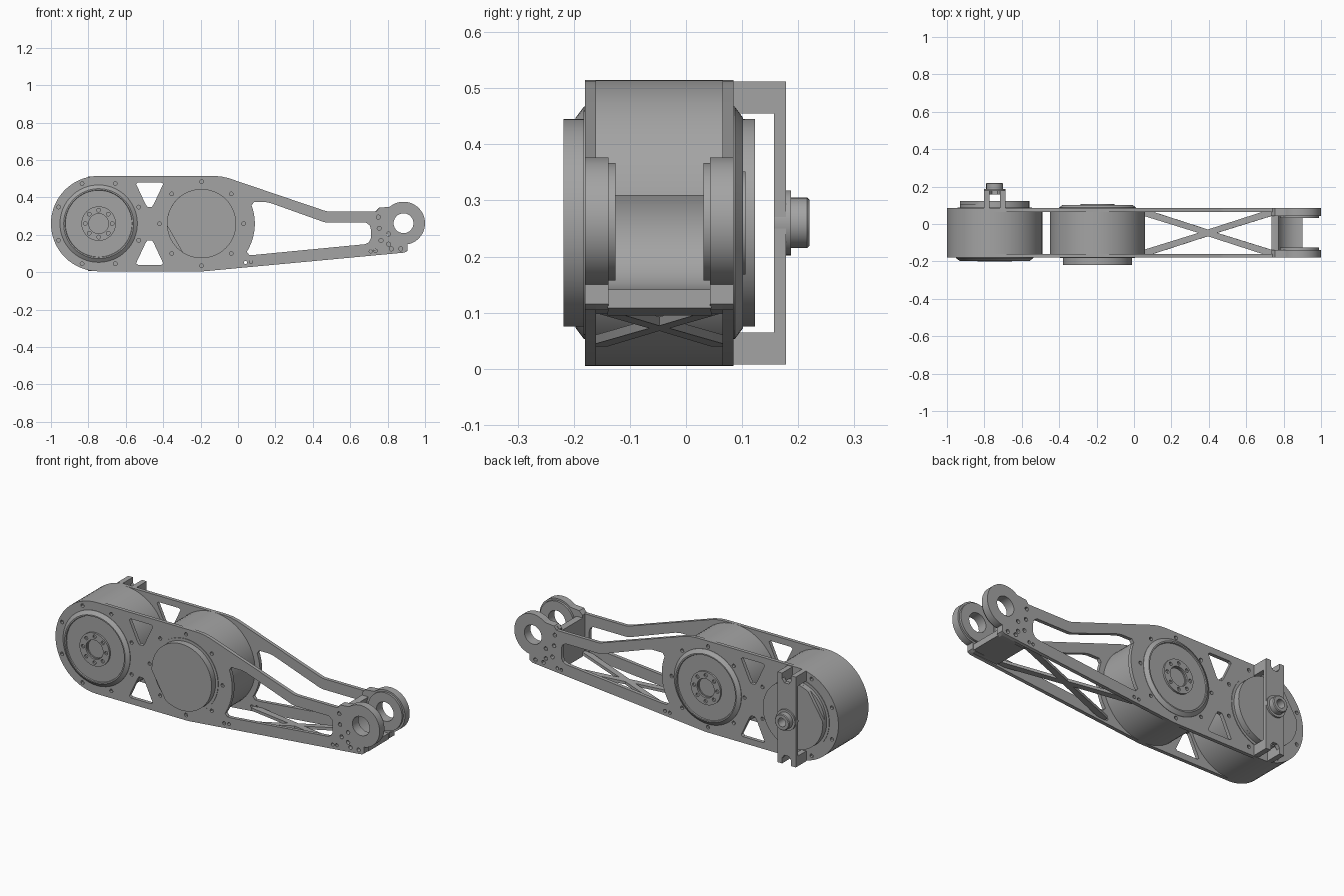
import bpy, bmesh
from math import cos, sin, radians, pi, atan2

if "Cube" in bpy.data.objects:
    bpy.data.objects.remove(bpy.data.objects["Cube"], do_unlink=True)

# One plain grey for the whole machined part
grey = bpy.data.materials.new("machined_grey")
grey.use_nodes = True
colour = (0.37, 0.37, 0.37, 1)
grey.diffuse_color = colour
grey.node_tree.nodes["Principled BSDF"].inputs["Base Color"].default_value = colour

HIP, KNEE, PIVOT = (-0.745, 0.26), (-0.195, 0.26), (0.885, 0.262)
R = 0.255
FRONT, BACK = -0.18, 0.085      # outer faces of the side plates
THICK = 0.02
MID = (FRONT + BACK) / 2


def arc(c, r, a0, a1, n=32):
    """Points on an arc, angles in degrees."""
    return [(c[0] + r * cos(radians(a0 + (a1 - a0) * i / n)),
             c[1] + r * sin(radians(a0 + (a1 - a0) * i / n))) for i in range(n + 1)]


def circle(c, r, n=64):
    return arc(c, r, 0, 360, n)[:-1]


def ring_of_holes(c, r, hole, count, offset=0):
    return [circle(p, hole, 12) for p in arc(c, r, offset, offset + 360, count)[:-1]]


def finish(ob, angle=30):
    ob.data.materials.clear()
    ob.data.materials.append(grey)
    bpy.ops.object.select_all(action='DESELECT')
    ob.select_set(True)
    bpy.context.view_layer.objects.active = ob
    bpy.ops.object.shade_smooth_by_angle(angle=radians(angle))
    return ob


def flat(name, loops, depth, loc, rot=(pi / 2, 0, 0)):
    """Extruded profile; loops after the first are holes."""
    cu = bpy.data.curves.new(name, 'CURVE')
    cu.dimensions, cu.fill_mode, cu.extrude = '2D', 'BOTH', depth / 2
    for pts in loops:
        sp = cu.splines.new('POLY')
        sp.points.add(len(pts) - 1)
        for p, (x, y) in zip(sp.points, pts):
            p.co = (x, y, 0, 1)
        sp.use_cyclic_u = True
    ob = bpy.data.objects.new(name, cu)
    bpy.context.collection.objects.link(ob)
    ob.location, ob.rotation_euler = loc, rot
    bpy.ops.object.select_all(action='DESELECT')
    ob.select_set(True)
    bpy.context.view_layer.objects.active = ob
    bpy.ops.object.convert(target='MESH')
    ob = bpy.context.view_layer.objects.active
    bm = bmesh.new()
    bm.from_mesh(ob.data)
    bmesh.ops.remove_doubles(bm, verts=bm.verts, dist=1e-5)
    bmesh.ops.recalc_face_normals(bm, faces=bm.faces)
    bm.to_mesh(ob.data)
    bm.free()
    return finish(ob)


def slab(name, loops, y0, y1):
    """Profile in the xz plane filling y0 to y1."""
    return flat(name, loops, abs(y1 - y0), (0, (y0 + y1) / 2, 0))


def lathe(name, c, profile, n=64):
    """Spin (radius, y) pairs around the y axis through c."""
    bm = bmesh.new()
    vs = [bm.verts.new((r, y, 0)) for r, y in profile]
    es = [bm.edges.new(e) for e in zip(vs, vs[1:])]
    bmesh.ops.spin(bm, geom=vs + es, cent=(0, 0, 0), axis=(0, 1, 0),
                   angle=2 * pi, steps=n, use_merge=True)
    bmesh.ops.remove_doubles(bm, verts=bm.verts, dist=1e-5)
    bmesh.ops.recalc_face_normals(bm, faces=bm.faces)
    me = bpy.data.meshes.new(name)
    bm.to_mesh(me)
    bm.free()
    ob = bpy.data.objects.new(name, me)
    bpy.context.collection.objects.link(ob)
    ob.location = (c[0], 0, c[1])
    return finish(ob, 20)


# Side plate outline with lightening windows and bolt holes
outline = (arc(HIP, R, 90, 270)
           + arc(KNEE, R, 270, 275, 2)
           + [(0.89, 0.105), (0.905, 0.115), (0.905, 0.15)]
           + arc(PIVOT, 0.115, -75, 130)
           + [(0.755, 0.345), (0.74, 0.325), (0.48, 0.325), (0.46, 0.33),
              (-0.05, 0.503), (-0.09, 0.512), (-0.13, 0.515)])
arm_window = (arc(KNEE, 0.285, -32, 20, 16)
              + [(0.085, 0.375), (0.15, 0.375), (0.18, 0.368), (0.46, 0.268), (0.48, 0.265),
                 (0.685, 0.265), (0.705, 0.25), (0.71, 0.23), (0.71, 0.18),
                 (0.7, 0.16), (0.68, 0.15), (0.09, 0.093), (0.06, 0.093)])
upper = [(-0.545, 0.472), (-0.535, 0.48), (-0.41, 0.48), (-0.4, 0.472),
         (-0.45, 0.365), (-0.46, 0.35), (-0.485, 0.35), (-0.495, 0.365)]
lower = [(x, 2 * HIP[1] - z) for x, z in upper]
yoke_bolts = [circle(p, 0.011, 12) for p in
              [(0.75, 0.295), (0.755, 0.235), (0.765, 0.17), (0.805, 0.205), (0.805, 0.15),
               (0.82, 0.125), (0.87, 0.125)]]
rail_bolts = [circle(p, 0.009, 12) for p in
              [(0.04, 0.052), (0.07, 0.055), (0.71, 0.112), (0.735, 0.115)]]
plate = ([outline, arm_window, upper, lower, circle(PIVOT, 0.053, 40)] + yoke_bolts + rail_bolts
         + ring_of_holes(HIP, 0.232, 0.01, 8, 22.5) + ring_of_holes(KNEE, 0.225, 0.01, 8))
slab("front_side_plate", plate, FRONT, FRONT + THICK)
slab("back_side_plate", plate, BACK - THICK, BACK)

# Yoke pads and inner bosses around the end pivot
pad = ([(0.735, 0.098), (0.89, 0.105), (0.905, 0.115), (0.905, 0.15)]
       + arc(PIVOT, 0.115, -75, 130) + [(0.755, 0.345), (0.735, 0.325)])
for side, y, s in (("front", FRONT, 1), ("back", BACK, -1)):
    slab(side + "_yoke_pad", [pad, circle(PIVOT, 0.053, 40)] + yoke_bolts,
         y + s * THICK, y + s * 0.042)
    slab(side + "_yoke_boss", [circle(PIVOT, 0.105), circle(PIVOT, 0.053, 40)],
         y + s * 0.042, y + s * 0.054)

# Cross member joining the yoke, hollowed around the pivot
cross = ([(0.735, 0.31), (0.772, 0.31)] + arc(PIVOT, 0.121, 157, 270, 20)
         + [(0.9, 0.141), (0.9, 0.108), (0.735, 0.095)])
slab("yoke_cross_member", [cross], FRONT + 0.04, BACK - 0.04)

# X brace between the lower rails
L, W = 0.345, 0.113
quarter = [(0.05, 0), (L, W - 0.022), (L, W), (L - 0.05, W), (0, 0.018)]
half = quarter + [(-x, y) for x, y in quarter[-2::-1]]
brace = half + [(x, -y) for x, y in half[-2:0:-1]]
slope = atan2(0.1, 1.075)
flat("cross_brace", [brace], 0.016, (0.395, MID, 0.08), (0, -slope, 0))

# Motor housings
for name, c in (("hip", HIP), ("knee", KNEE)):
    lathe(name + "_motor_housing", c,
          [(0, FRONT + 0.015), (R, FRONT + 0.015), (R, BACK - 0.015), (0, BACK - 0.015)])

# Output flanges with drilled hubs, on opposite sides for the two motors
for name, c, y, s in (("hip", HIP, FRONT, -1), ("knee", KNEE, BACK, 1)):
    shape = [(0.207, -0.01), (0.207, 0.002), (0.187, 0.017), (0.18, 0.017), (0.178, 0.011),
             (0.05, 0.011), (0.05, 0.004), (0, 0.004)]
    lathe(name + "_output_flange", c, [(r, y + s * d) for r, d in shape])
    slab(name + "_output_hub",
         [circle(c, 0.092), circle(c, 0.053, 40)] + ring_of_holes(c, 0.072, 0.01, 8),
         y + s * 0.008, y + s * 0.021)

# Rear motor caps with one flat side
for name, c, y, s, a in (("knee", KNEE, FRONT, -1, 237), ("hip", HIP, BACK, 1, 175)):
    lathe(name + "_cap_base", c, [(0.2, y - s * 0.01), (0.2, y + s * 0.003),
                                  (0.185, y + s * 0.003), (0.185, y + s * 0.02), (0, y + s * 0.02)])
    slab(name + "_cap", [arc(c, 0.185, a, a + 306, 56)], y + s * 0.02, y + s * 0.038)

# Encoder bracket: web with notched ends, four legs, hub
hx, hz = HIP
w, gap, h = 0.057, 0.028, 0.252
top_edge = [(w, h), (gap, h), (gap, h - 0.03), (gap / 2, h - 0.05),
            (-gap / 2, h - 0.05), (-gap, h - 0.03), (-gap, h), (-w, h)]
web = [(hx + x, hz + z) for x, z in top_edge + [(-x, -z) for x, z in top_edge]]
slab("bracket_web", [web, circle(HIP, 0.024, 24)], 0.157, 0.178)
for sx in (-1, 1):
    for sz, label in ((1, "upper"), (-1, "lower")):
        x0, x1, z0, z1 = hx + sx * gap, hx + sx * w, hz + sz * (h - 0.057), hz + sz * h
        slab(f"bracket_{label}_leg_{'left' if sx > 0 else 'right'}",
             [[(x0, z0), (x1, z0), (x1, z1), (x0, z1)]], BACK, 0.158)
lathe("bracket_hub", HIP, [(0.024, 0.157), (0.058, 0.157), (0.058, 0.187), (0.045, 0.187),
                           (0.045, 0.216), (0.041, 0.22), (0.024, 0.22), (0.024, 0.157)], 40)
